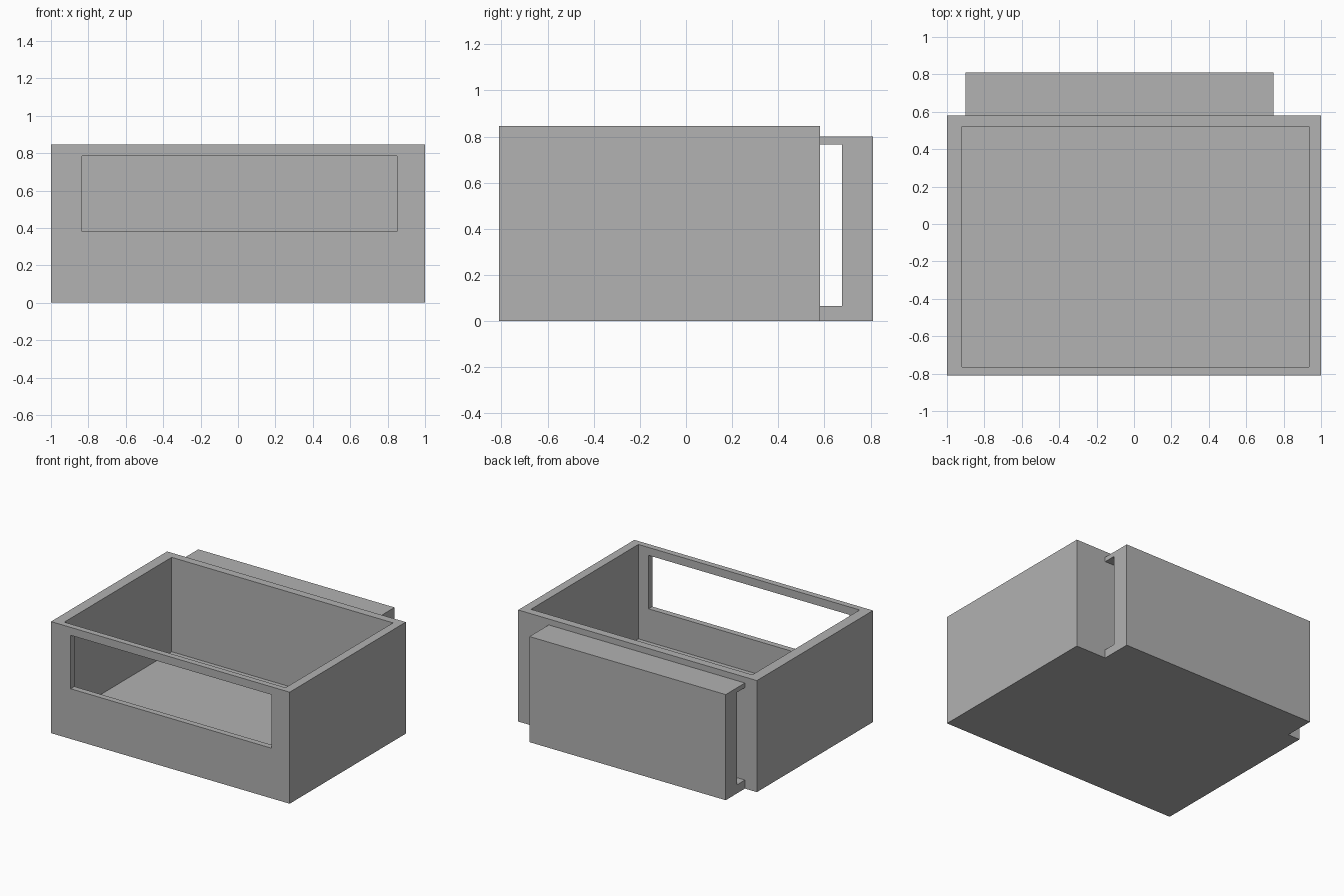
import bpy
import bmesh

cube = bpy.data.objects.get("Cube")
if cube:
    bpy.data.objects.remove(cube, do_unlink=True)

# Single grey material
GREY = (0.445, 0.445, 0.445, 1.0)
grey = bpy.data.materials.new("plain grey")
grey.use_nodes = True
grey.diffuse_color = GREY
grey.node_tree.nodes["Principled BSDF"].inputs["Base Color"].default_value = GREY


def extrude_profile(name, profile, x0, x1):
    """Extrude a (y, z) outline along x into a solid."""
    bm = bmesh.new()
    face = bm.faces.new([bm.verts.new((x0, y, z)) for y, z in profile])
    grown = bmesh.ops.extrude_face_region(bm, geom=[face])["geom"]
    verts = [v for v in grown if isinstance(v, bmesh.types.BMVert)]
    bmesh.ops.translate(bm, verts=verts, vec=(x1 - x0, 0, 0))
    bmesh.ops.recalc_face_normals(bm, faces=bm.faces)
    mesh = bpy.data.meshes.new(name)
    bm.to_mesh(mesh)
    bm.free()
    mesh.materials.append(grey)
    obj = bpy.data.objects.new(name, mesh)
    bpy.context.collection.objects.link(obj)
    return obj


def block(name, x, y, z):
    outline = [(y[0], z[0]), (y[1], z[0]), (y[1], z[1]), (y[0], z[1])]
    return extrude_profile(name, outline, *x)


def cut(target, cutter):
    cutter.hide_render = True
    mod = target.modifiers.new("cut", 'BOOLEAN')
    mod.operation = 'DIFFERENCE'
    mod.solver = 'EXACT'
    mod.object = cutter
    bpy.context.view_layer.objects.active = target
    bpy.ops.object.modifier_apply(modifier=mod.name)
    bpy.data.objects.remove(cutter, do_unlink=True)


# Open-topped bin with a window through the front wall
BACK, TOP = 0.58, 0.845
bin_body = block("bin_body", (-1, 1), (-0.81, BACK), (0, TOP))
cut(bin_body, block("cavity_cutter", (-0.92, 0.935), (-0.765, 0.52), (0.13, 1)))
cut(bin_body, block("window_cutter", (-0.835, 0.85), (-0.9, -0.6), (0.38, 0.785)))

# Rear plate joined to the bin by a top and a bottom flange
INNER, OUTER, PLATE_TOP = 0.675, 0.81, 0.80
channel = [
    (BACK, 0), (OUTER, 0), (OUTER, PLATE_TOP), (BACK, PLATE_TOP),
    (BACK, 0.765), (INNER, 0.765), (INNER, 0.065), (BACK, 0.065),
]
extrude_profile("rear_bracket", channel, -0.9, 0.745)
